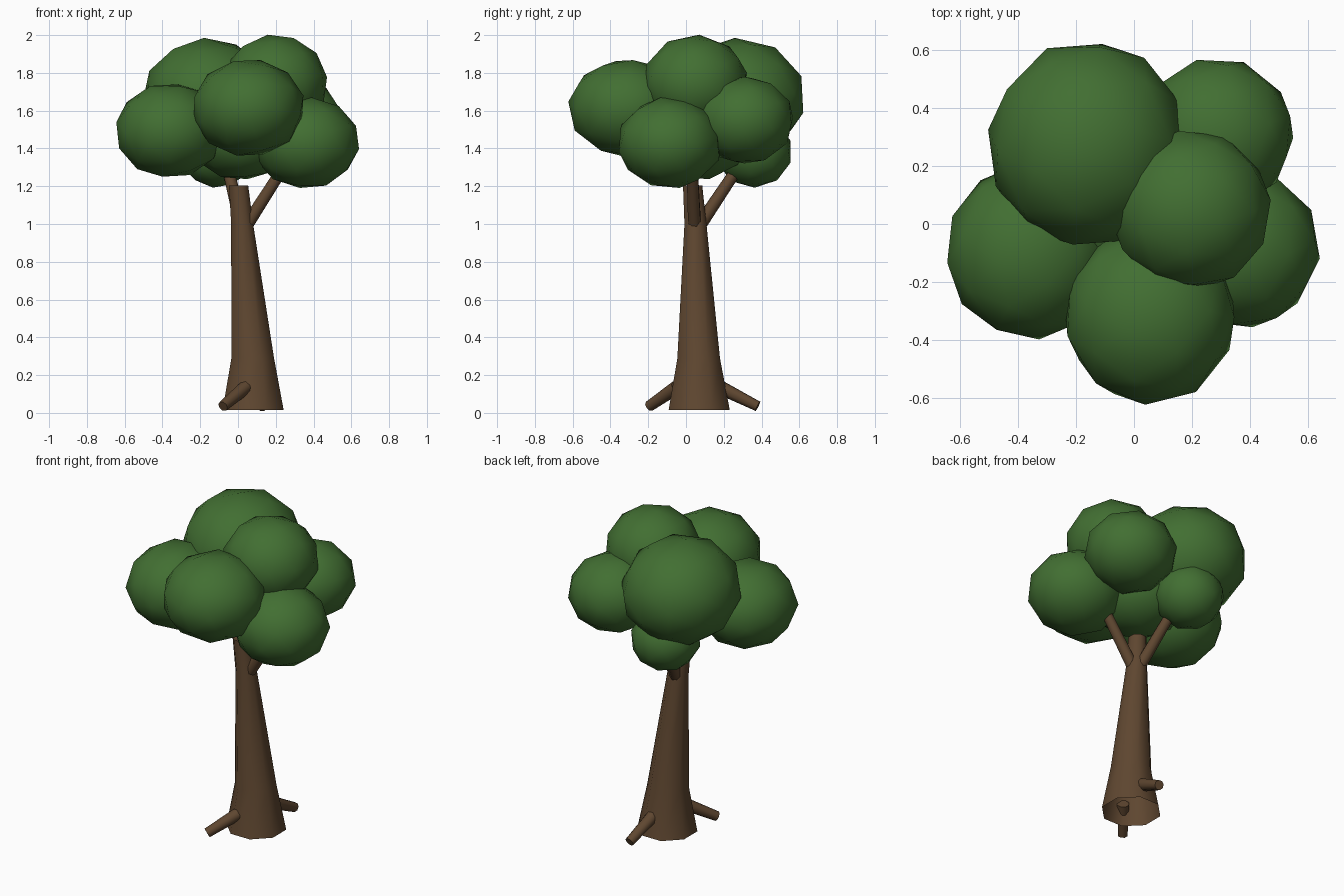
import bpy, bmesh, math, random
from mathutils import Vector, Euler

random.seed(4)
cube = bpy.data.objects.get("Cube")
if cube:
    bpy.data.objects.remove(cube, do_unlink=True)


def material(name, rgb):
    mat = bpy.data.materials.new(name)
    mat.use_nodes = True
    mat.diffuse_color = (*rgb, 1)
    mat.node_tree.nodes["Principled BSDF"].inputs["Base Color"].default_value = (*rgb, 1)
    return mat


leaf_green = material("leaf green", (0.054, 0.158, 0.032))
bark_brown = material("bark brown", (0.115, 0.063, 0.030))


def finish(bm, name, mat):
    mesh = bpy.data.meshes.new(name)
    bmesh.ops.recalc_face_normals(bm, faces=bm.faces)
    bm.to_mesh(mesh)
    bm.free()
    mesh.materials.append(mat)
    obj = bpy.data.objects.new(name, mesh)
    bpy.context.collection.objects.link(obj)
    return obj


def tapered_tube(name, rings, sides, level, cap_start=True):
    """Tube through (centre, radius) rings; level keeps the rings horizontal."""
    axis = Vector((0, 0, 1)) if level else Vector(rings[-1][0]) - Vector(rings[0][0])
    turn = axis.to_track_quat("Z", "Y")
    bm = bmesh.new()
    loops = []
    for centre, radius in rings:
        loop = []
        for i in range(sides):
            a = math.tau * (i + 0.5) / sides
            offset = turn @ Vector((math.cos(a), math.sin(a), 0)) * radius
            loop.append(bm.verts.new(Vector(centre) + offset))
        loops.append(loop)
    for low, high in zip(loops, loops[1:]):
        for i in range(sides):
            j = (i + 1) % sides
            bm.faces.new((low[i], low[j], high[j], high[i])).smooth = True
    bm.faces.new(loops[-1])
    if cap_start:
        bm.faces.new(loops[0])
    return finish(bm, name, bark_brown)


def leaf_clump(name, centre, radii):
    """Smooth-shaded low-poly ball, turned at random and then squashed."""
    bm = bmesh.new()
    bmesh.ops.create_icosphere(bm, subdivisions=2, radius=1.02)
    turn = Euler([random.uniform(0, math.tau) for _ in range(3)]).to_matrix()
    for v in bm.verts:
        p = turn @ v.co
        v.co = Vector(c + r * k for c, r, k in zip(centre, radii, p))
    for f in bm.faces:
        f.smooth = True
    return finish(bm, name, leaf_green)


# Trunk: flared, leaning and open underneath
tapered_tube("trunk", [
    ((0.08, 0.07, 0.015), 0.175),
    ((0.078, 0.067, 0.29), 0.122),
    ((0.022, 0.05, 1.0), 0.063),
    ((0.003, 0.035, 1.205), 0.055),
], 8, True, cap_start=False)

# Branches
tapered_tube("left_branch", [((0.05, 0.045, 1.0), 0.036), ((0.28, 0.03, 1.36), 0.03)], 8, False)
tapered_tube("back_branch", [((0.02, 0.07, 0.99), 0.036), ((-0.06, 0.29, 1.32), 0.03)], 8, False)

# Roots
tapered_tube("front_root", [((0.04, -0.05, 0.135), 0.037), ((-0.08, -0.195, 0.035), 0.029)], 8, False)
tapered_tube("back_root", [((0.1, 0.17, 0.14), 0.04), ((0.13, 0.38, 0.035), 0.029)], 8, False)

# Crown
clumps = {
    "large_back_clump": ((-0.16, 0.275, 1.67), (0.34, 0.355, 0.31)),
    "top_clump": ((0.195, 0.05, 1.745), (0.275, 0.275, 0.255)),
    "front_clump": ((0.055, -0.315, 1.615), (0.295, 0.305, 0.255)),
    "right_clump": ((-0.36, -0.095, 1.495), (0.285, 0.3, 0.25)),
    "left_clump": ((0.36, -0.085, 1.43), (0.28, 0.275, 0.24)),
    "back_left_clump": ((0.285, 0.31, 1.55), (0.265, 0.26, 0.23)),
    "low_back_clump": ((-0.11, 0.36, 1.38), (0.2, 0.2, 0.185)),
    "centre_clump": ((0.02, 0.06, 1.47), (0.28, 0.28, 0.235)),
}
for name, (centre, radii) in clumps.items():
    leaf_clump(name, centre, radii)
